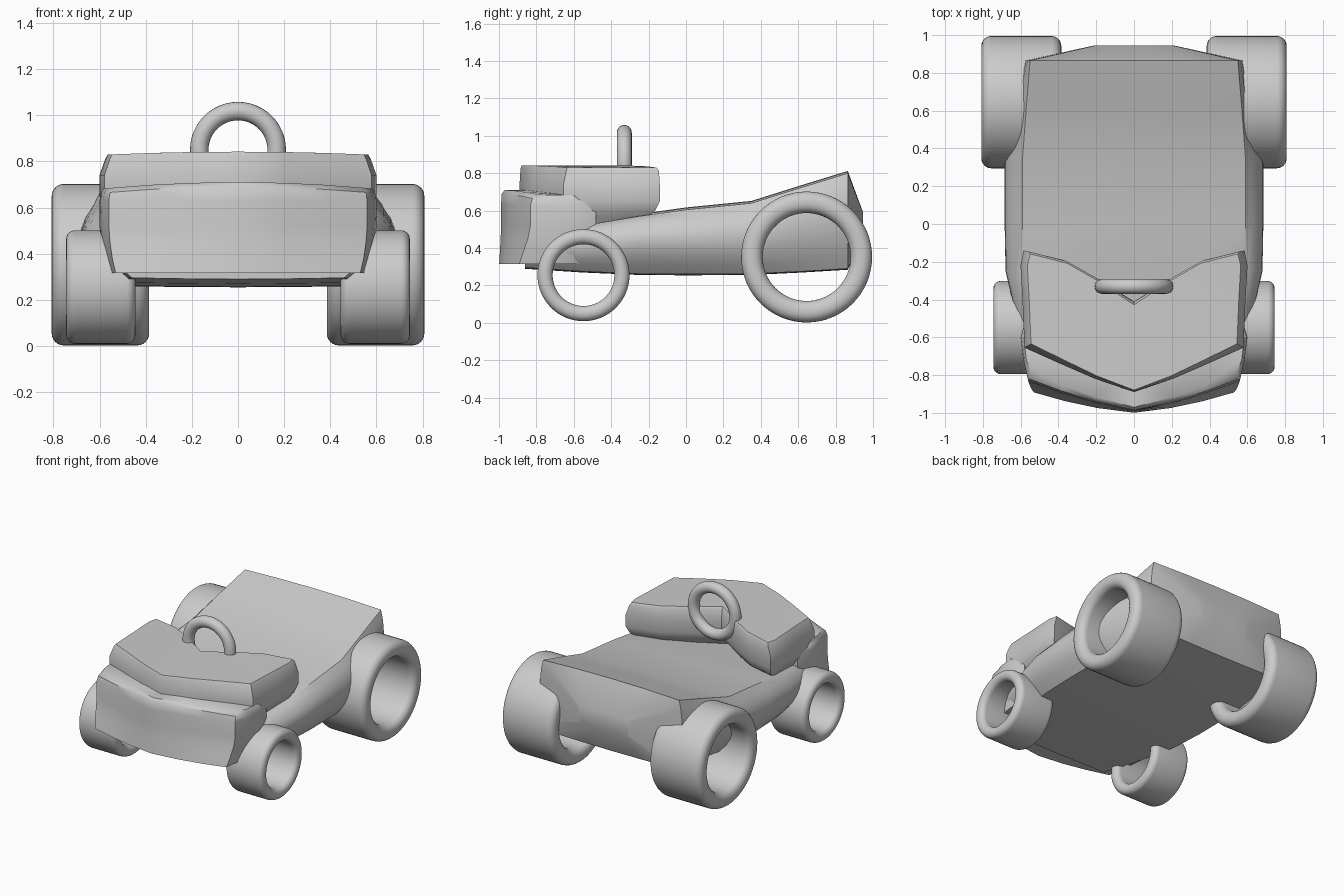
import bpy, bmesh, math

if "Cube" in bpy.data.objects:
    bpy.data.objects.remove(bpy.data.objects["Cube"])

grey = bpy.data.materials.new("plain grey")
grey.diffuse_color = (0.6, 0.6, 0.6, 1)
grey.use_nodes = True
grey.node_tree.nodes["Principled BSDF"].inputs["Base Color"].default_value = grey.diffuse_color


def finish(name, bm, angle=35):
    bmesh.ops.recalc_face_normals(bm, faces=bm.faces)
    mesh = bpy.data.meshes.new(name)
    bm.to_mesh(mesh)
    bm.free()
    mesh.materials.append(grey)
    ob = bpy.data.objects.new(name, mesh)
    bpy.context.collection.objects.link(ob)
    bpy.ops.object.select_all(action='DESELECT')
    ob.select_set(True)
    bpy.context.view_layer.objects.active = ob
    bpy.ops.object.shade_smooth_by_angle(angle=math.radians(angle))
    return ob


def mirror_ring(half):
    # half runs from one centre point to the other on the +x side
    return half + [(-x, y, z) for x, y, z in reversed(half[1:-1])]


def loft(name, rings, closed=False, angle=35):
    bm = bmesh.new()
    vs = [[bm.verts.new(p) for p in r] for r in rings]
    n = len(vs[0])
    pairs = list(zip(vs, vs[1:])) + ([(vs[-1], vs[0])] if closed else [])
    for a, b in pairs:
        for i in range(n):
            j = (i + 1) % n
            bm.faces.new((a[i], a[j], b[j], b[i]))
    if not closed:
        caps = [bm.faces.new(vs[0]), bm.faces.new(vs[-1])]
        bmesh.ops.triangulate(bm, faces=caps)
    return finish(name, bm, angle)


# body: cross-sections along y (y, top x, top z, widest x, mid z, bottom x, bottom z)
stations = [
    (-0.86, 0.46, 0.50, 0.53, 0.40, 0.46, 0.295),
    (-0.55, 0.55, 0.52, 0.61, 0.41, 0.52, 0.275),
    (-0.25, 0.59, 0.57, 0.68, 0.44, 0.57, 0.262),
    (0.0, 0.59, 0.605, 0.685, 0.45, 0.58, 0.26),
    (0.35, 0.59, 0.64, 0.685, 0.46, 0.58, 0.262),
    (0.62, 0.57, 0.725, 0.63, 0.50, 0.55, 0.275),
    (0.865, 0.55, 0.80, 0.57, 0.55, 0.50, 0.29)]


def section(y, xt, zt, xm, zm, xb, zb):
    half = [(0, y, zt + 0.012), (xt * 0.5, y, zt + 0.009), (xt, y, zt)]
    cx, cz = 2 * xm - (xt + xb) / 2, 2 * zm - (zt + zb) / 2
    for i in range(1, 9):
        t = i / 8
        a, b, c = (1 - t) ** 2, 2 * t * (1 - t), t * t
        half.append((a * xt + b * cx + c * xb, y, a * zt + b * cz + c * zb))
    half += [(xb * 0.5, y, zb - 0.004), (0, y, zb - 0.006)]
    return mirror_ring(half)


rings = [section(*s) for s in stations]
# bulging tail panel
rings.append([(x * 0.37, 0.945, 0.53 + (z - 0.55) * 0.25) for x, y, z in rings[-1]])
loft("body", rings)


# chevron shells: stacked outlines, level = (z, widen, front shift, corner shift, rear shift)
def shell(name, outline, levels, crown):
    rings = []
    for z, dx, front, corner, rear, arch in levels:
        half = []
        for x, y, kind in outline:
            k = x / 0.56
            if kind == 'f':
                y += front + corner * k
            elif kind == 'r':
                y += rear
            half.append((x + dx * k, y, z - arch * crown * k * k))
        rings.append(mirror_ring(half))
    loft(name, rings, angle=40)


shell("front_bumper",
      [(0, -0.985, 'f'), (0.2, -0.94, 'f'), (0.38, -0.885, 'f'), (0.555, -0.82, 'f'),
       (0.58, -0.72, 's'), (0.595, -0.6, 's'), (0.56, -0.48, 'r'), (0, -0.60, 'r')],
      [(0.71, -0.01, 0.015, 0.02, -0.11, 1),
       (0.69, 0.0, 0.0, 0.0, -0.06, 1),
       (0.63, 0.005, -0.004, -0.008, 0.0, 0),
       (0.52, 0.005, -0.004, -0.008, 0.0, 0),
       (0.45, 0.0, -0.006, -0.02, 0.0, 0),
       (0.38, -0.01, -0.01, -0.04, -0.02, 0),
       (0.315, -0.025, -0.014, -0.058, -0.06, 0)], 0.025)

shell("upper_cowl",
      [(0, -0.885, 'f'), (0.2, -0.81, 'f'), (0.38, -0.725, 'f'), (0.555, -0.64, 'f'),
       (0.565, -0.4, 's'), (0.575, -0.22, 's'), (0.56, -0.14, 'r'), (0.36, -0.19, 'r'),
       (0.2, -0.28, 'r'), (0, -0.41, 'r')],
      [(0.842, -0.01, 0.006, 0.0, -0.018, 1),
       (0.825, 0.0, 0.0, 0.0, -0.005, 1),
       (0.74, 0.025, -0.005, -0.01, 0.0, 0),
       (0.65, 0.025, -0.005, -0.01, 0.0, 0),
       (0.60, 0.01, 0.0, 0.0, -0.025, 0),
       (0.56, -0.02, 0.0, 0.0, -0.07, 0),
       (0.50, -0.06, 0.0, 0.0, -0.16, 0)], 0.012)


# tyres: rounded rectangle profile spun around the x axis
def tyre(name, x0, x1, cy, cz, outer, inner, r):
    prof = []
    for px, pr, start in ((x1 - r, outer - r, 0), (x0 + r, outer - r, 90),
                          (x0 + r, inner + r, 180), (x1 - r, inner + r, 270)):
        for i in range(7):
            a = math.radians(start + 15 * i)
            prof.append((px + r * math.cos(a), pr + r * math.sin(a)))
    rings = []
    for i in range(64):
        a = math.tau * i / 64
        rings.append([(x, cy + q * math.cos(a), cz + q * math.sin(a)) for x, q in prof])
    loft(name, rings, closed=True, angle=50)


for s, side in ((1, "left"), (-1, "right")):
    lo, hi = sorted((s * 0.385, s * 0.808))
    tyre("rear_tyre_" + side, lo, hi, 0.645, 0.352, 0.35, 0.235, 0.052)
    lo, hi = sorted((s * 0.445, s * 0.745))
    tyre("front_tyre_" + side, lo, hi, -0.548, 0.255, 0.246, 0.165, 0.038)

# steering ring standing upright behind the cowl
bpy.ops.mesh.primitive_torus_add(major_segments=48, minor_segments=20, major_radius=0.168,
                                 minor_radius=0.04, location=(0, -0.33, 0.85),
                                 rotation=(math.pi / 2, 0, 0))
ring = bpy.context.object
ring.name = "steering_ring"
ring.data.materials.append(grey)
bpy.ops.object.shade_smooth_by_angle(angle=math.radians(50))
